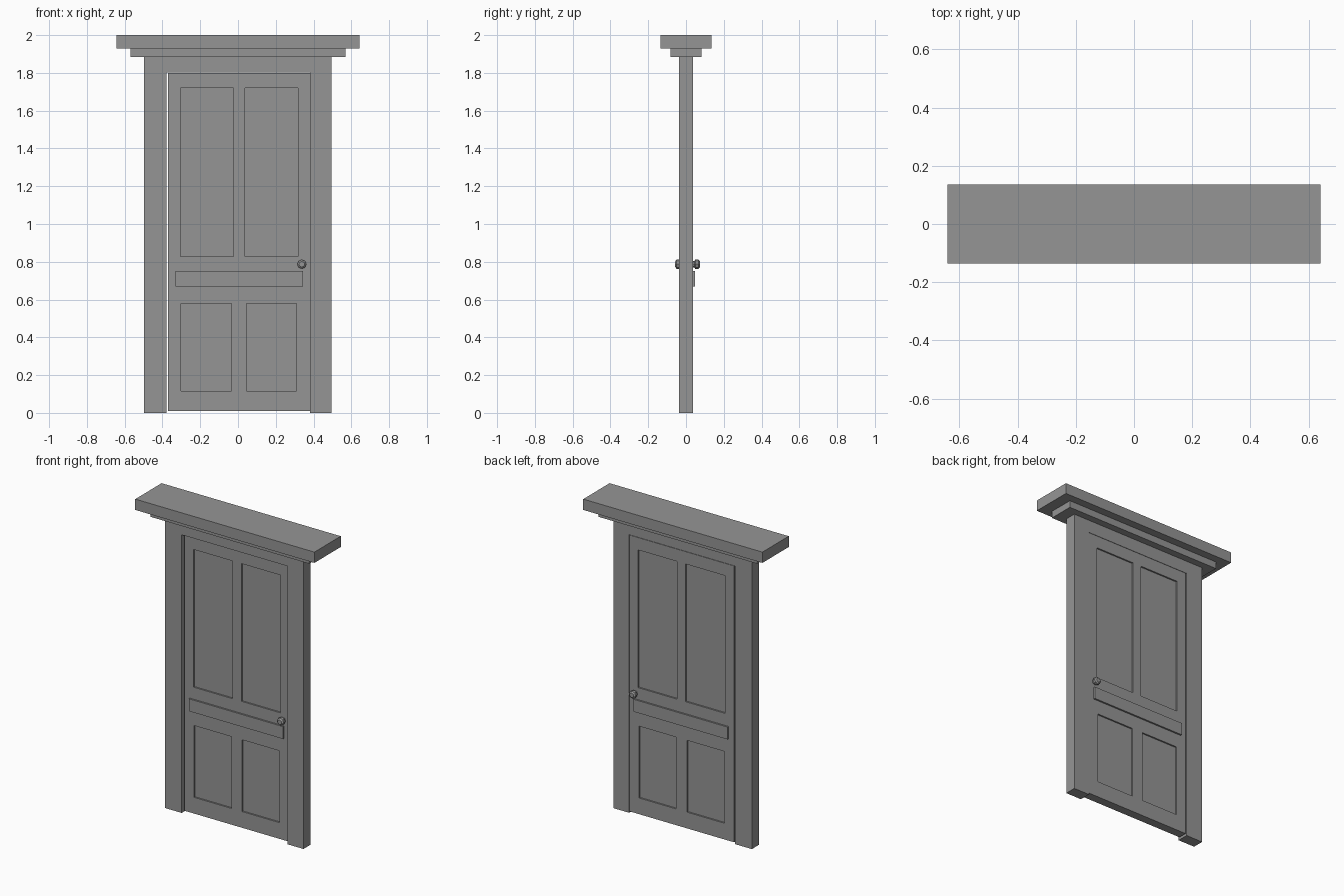
import bpy, bmesh, math
from mathutils import Matrix

if "Cube" in bpy.data.objects:
    bpy.data.objects.remove(bpy.data.objects["Cube"])

# Dark grey paint used on every part
paint = bpy.data.materials.new("dark_grey")
paint.diffuse_color = (0.3, 0.3, 0.3, 1)
paint.use_nodes = True
paint.node_tree.nodes["Principled BSDF"].inputs["Base Color"].default_value = paint.diffuse_color


def finish(name, bm):
    bmesh.ops.recalc_face_normals(bm, faces=bm.faces)
    me = bpy.data.meshes.new(name)
    bm.to_mesh(me)
    bm.free()
    me.materials.append(paint)
    ob = bpy.data.objects.new(name, me)
    bpy.context.collection.objects.link(ob)
    return ob


def boxes(name, spans):
    """One object made of boxes, each given as (x0, x1, y0, y1, z0, z1)."""
    bm = bmesh.new()
    for x0, x1, y0, y1, z0, z1 in spans:
        mat = Matrix.Translation(((x0 + x1) / 2, (y0 + y1) / 2, (z0 + z1) / 2)) @ \
            Matrix.Diagonal((x1 - x0, y1 - y0, z1 - z0, 1))
        bmesh.ops.create_cube(bm, size=1, matrix=mat)
    return finish(name, bm)


def slab(name, outline, y0, y1):
    """An (x, z) outline given thickness from y0 to y1."""
    bm = bmesh.new()
    face = bm.faces.new([bm.verts.new((x, y0, z)) for x, z in outline])
    ext = bmesh.ops.extrude_face_region(bm, geom=[face], use_keep_orig=True)
    moved = [v for v in ext["geom"] if isinstance(v, bmesh.types.BMVert)]
    bmesh.ops.translate(bm, verts=moved, vec=(0, y1 - y0, 0))
    return finish(name, bm)


def knob(name, x, z, y, side, profile, n=8):
    """Faceted knob turned around the y axis; profile is (radius, distance)."""
    bm = bmesh.new()
    rings = []
    for r, d in profile:
        rings.append([bm.verts.new((x + r * math.cos(2 * math.pi * i / n), y + side * d,
                                    z + r * math.sin(2 * math.pi * i / n))) for i in range(n)])
    for a, b in zip(rings, rings[1:]):
        for i in range(n):
            j = (i + 1) % n
            bm.faces.new((a[i], a[j], b[j], b[i]))
    bm.faces.new(rings[0])
    bm.faces.new(rings[-1])
    return finish(name, bm)


# Frame: posts and lintel in one piece
slab("door_frame", [(-0.498, 0), (-0.378, 0), (-0.378, 1.802), (0.382, 1.802),
                    (0.382, 0), (0.495, 0), (0.495, 1.885), (-0.498, 1.885)], -0.037, 0.037)

# Stepped cornice
boxes("lower_cornice", [(-0.568, 0.568, -0.083, 0.083, 1.885, 1.93)])
boxes("upper_cornice", [(-0.642, 0.642, -0.135, 0.135, 1.93, 2.0)])

# Door leaf, set back from the front of the frame and flush behind
FRONT, BACK, DEPTH = -0.02, 0.037, 0.01
door = boxes("door_leaf", [(-0.37, 0.38, FRONT, BACK, 0.01, 1.8)])

# Sunken panels cut into both faces
panels = [(-0.304, -0.024, 0.828, 1.72), (0.038, 0.317, 0.828, 1.72),
          (-0.301, -0.034, 0.115, 0.58), (0.044, 0.31, 0.115, 0.58)]
cuts = []
for x0, x1, z0, z1 in panels:
    cuts.append((x0, x1, FRONT - 0.02, FRONT + DEPTH, z0, z1))
    cuts.append((x0, x1, BACK - DEPTH, BACK + 0.02, z0, z1))
cutter = boxes("panel_cutter", cuts)
cutter.hide_render = True
mod = door.modifiers.new("panels", 'BOOLEAN')
mod.operation = 'DIFFERENCE'
mod.solver = 'EXACT'
mod.object = cutter
bpy.context.view_layer.objects.active = door
bpy.ops.object.modifier_apply(modifier=mod.name)
bpy.data.objects.remove(cutter)

# Raised middle bar on both faces
boxes("middle_bar_front", [(-0.331, 0.344, FRONT - 0.011, FRONT, 0.67, 0.75)])
boxes("middle_bar_back", [(-0.331, 0.344, BACK, BACK + 0.011, 0.67, 0.75)])

# Door knobs
profile = [(0.017, 0), (0.017, 0.008), (0.024, 0.012), (0.024, 0.03), (0.015, 0.037)]
knob("knob_front", 0.338, 0.787, FRONT, -1, profile)
knob("knob_back", 0.338, 0.787, BACK, 1, profile)
